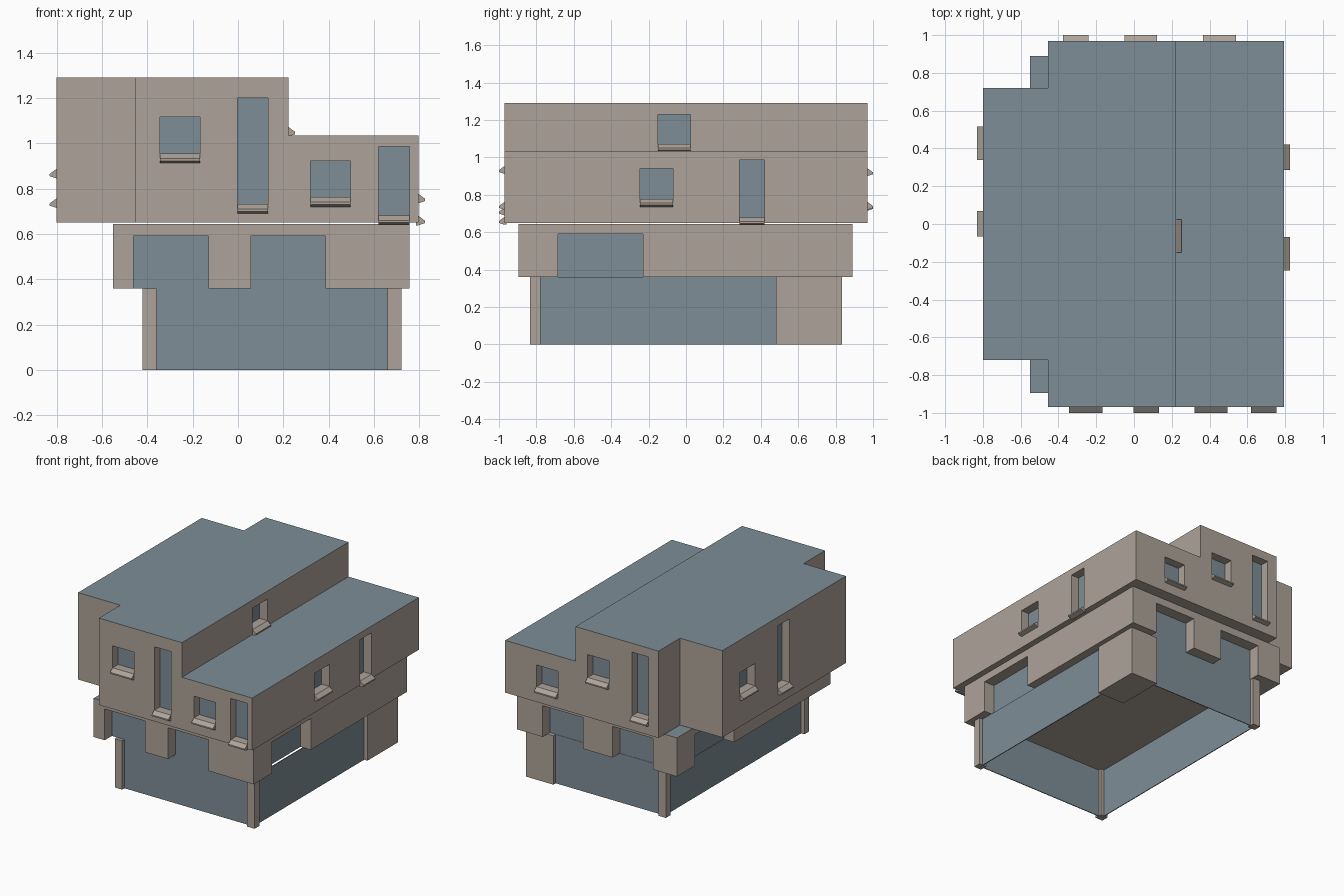
import bpy, bmesh

if "Cube" in bpy.data.objects:
    bpy.data.objects.remove(bpy.data.objects["Cube"])

def material(name, col):
    m = bpy.data.materials.new(name)
    m.diffuse_color = (*col, 1)
    m.use_nodes = True
    m.node_tree.nodes["Principled BSDF"].inputs["Base Color"].default_value = m.diffuse_color
    return m

WALL = material("warm_grey_wall", (0.42, 0.37, 0.32))
BLUE = material("slate_blue", (0.21, 0.27, 0.31))

def finish(name, bm, mats):
    bmesh.ops.recalc_face_normals(bm, faces=bm.faces[:])
    me = bpy.data.meshes.new(name)
    bm.to_mesh(me)
    bm.free()
    for m in mats:
        me.materials.append(m)
    ob = bpy.data.objects.new(name, me)
    bpy.context.collection.objects.link(ob)
    return ob

def add_prism(bm, a, b):
    """Close two matching loops of points into a solid."""
    va = [bm.verts.new(p) for p in a]
    vb = [bm.verts.new(p) for p in b]
    n = len(va)
    bm.faces.new(va)
    top = bm.faces.new(vb)
    for i in range(n):
        bm.faces.new((va[i], va[(i + 1) % n], vb[(i + 1) % n], vb[i]))
    return top

def rect(x0, x1, y0, y1, z):
    return [(x0, y0, z), (x1, y0, z), (x1, y1, z), (x0, y1, z)]

def box(name, x0, x1, y0, y1, z0, z1, mat=WALL):
    bm = bmesh.new()
    add_prism(bm, rect(x0, x1, y0, y1, z0), rect(x0, x1, y0, y1, z1))
    return finish(name, bm, [mat])

def block(name, x0, x1, y0, y1, z0, z1, c=0.012):
    """Storey with a chamfered rim and a blue roof face."""
    bm = bmesh.new()
    add_prism(bm, rect(x0, x1, y0, y1, z0), rect(x0, x1, y0, y1, z1 - c))
    bm.faces.ensure_lookup_table()
    top = max(bm.faces, key=lambda f: f.calc_center_median().z)
    bmesh.ops.inset_individual(bm, faces=[top], thickness=c, depth=0)
    for v in top.verts:
        v.co.z = z1
    top.material_index = 1
    return finish(name, bm, [WALL, BLUE])

def spot(wall, u, d, z):
    """Point on a wall: u along it, d outward from it."""
    axis, sign, plane = wall
    w = plane + sign * d
    return (w, u, z) if axis == "x" else (u, w, z)

def slab(bm, wall, u0, u1, d0, d1, z0, z1):
    loop = [(d0, z0), (d1, z0), (d1, z1), (d0, z1)]
    add_prism(bm, [spot(wall, u0, d, z) for d, z in loop],
              [spot(wall, u1, d, z) for d, z in loop])

def openings(target, label, items, depth, sill):
    """Cut recesses in target, glaze them and add sills if wanted."""
    cut, glass, sills = bmesh.new(), bmesh.new(), bmesh.new()
    for wall, u0, u1, z0, z1 in items:
        low = z0 + 0.042 if sill else z0
        slab(cut, wall, u0, u1, -depth, 0.05, low if sill else z0 - 0.05, z1)
        slab(glass, wall, u0, u1, -depth, -depth + 0.006, low, z1)
        if sill:
            prof = [(-0.01, 0.042), (0, 0.042), (0.03, 0.02), (0.03, 0.01), (0, 0), (-0.01, 0)]
            add_prism(sills, [spot(wall, u0, d, z0 + z) for d, z in prof],
                      [spot(wall, u1, d, z0 + z) for d, z in prof])
    cutter = finish(label + "_cutter", cut, [WALL])
    cutter.hide_render = True
    cutter.hide_set(True)
    mod = target.modifiers.new("openings", "BOOLEAN")
    mod.operation = "DIFFERENCE"
    mod.solver = "EXACT"
    mod.object = cutter
    bpy.context.view_layer.objects.active = target
    bpy.ops.object.modifier_apply(modifier=mod.name)
    bpy.data.objects.remove(cutter)
    finish(label + "_glass", glass, [BLUE])
    if sill:
        finish(label + "_sills", sills, [WALL])
    else:
        sills.free()

# Upper storey: tall middle, lower right and shorter left volumes
middle = block("middle_volume", -0.455, 0.222, -0.97, 0.97, 0.65, 1.29)
right = block("right_volume", 0.222, 0.795, -0.97, 0.97, 0.65, 1.035)
left = block("left_volume", -0.8, -0.455, -0.72, 0.72, 0.65, 1.29)
front_wall, back_wall = ("y", -1, -0.97), ("y", 1, 0.97)
openings(middle, "middle_windows", [
    (front_wall, -0.343, -0.168, 0.912, 1.115),
    (front_wall, -0.003, 0.132, 0.69, 1.20),
    (back_wall, -0.05, 0.122, 0.90, 1.11),
    (back_wall, -0.375, -0.24, 0.715, 1.225),
    (("x", 1, 0.222), -0.15, 0.025, 1.03, 1.23)], 0.07, True)
openings(right, "right_windows", [
    (front_wall, 0.32, 0.495, 0.72, 0.922),
    (front_wall, 0.62, 0.755, 0.64, 0.985),
    (back_wall, 0.365, 0.54, 0.72, 0.922),
    (("x", 1, 0.795), -0.245, -0.07, 0.735, 0.94),
    (("x", 1, 0.795), 0.285, 0.42, 0.638, 0.985)], 0.07, True)
openings(left, "left_windows", [
    (("x", -1, -0.8), 0.34, 0.515, 0.845, 1.05),
    (("x", -1, -0.8), -0.065, 0.07, 0.715, 1.225)], 0.07, True)

# Middle storey with wide notches open at the bottom
band = block("middle_storey", -0.55, 0.755, -0.895, 0.89, 0.36, 0.645)
openings(band, "band_windows", [
    (("y", -1, -0.895), -0.46, -0.13, 0.36, 0.59),
    (("y", -1, -0.895), 0.057, 0.385, 0.36, 0.59),
    (("y", 1, 0.89), 0.215, 0.545, 0.36, 0.59),
    (("y", 1, 0.89), -0.355, -0.025, 0.36, 0.59),
    (("x", 1, 0.755), -0.685, -0.23, 0.36, 0.59),
    (("x", -1, -0.55), 0.225, 0.68, 0.36, 0.59)], 0.09, False)

# Ground floor: glass walls, corner posts and a solid core
box("front_glass", -0.39, 0.69, -0.808, -0.802, 0, 0.36, BLUE)
box("back_glass", -0.39, 0.5, 0.802, 0.808, 0, 0.36, BLUE)
box("left_glass", -0.393, -0.387, -0.805, 0.805, 0, 0.36, BLUE)
box("right_glass", 0.687, 0.693, -0.805, 0.48, 0, 0.36, BLUE)
box("corner_core", 0.497, 0.72, 0.48, 0.835, 0, 0.36)
for name, x, y in (("front_left_post", -0.39, -0.807), ("front_right_post", 0.69, -0.807),
                   ("back_left_post", -0.39, 0.807)):
    box(name, x - 0.03, x + 0.03, y - 0.028, y + 0.028, 0, 0.36)
